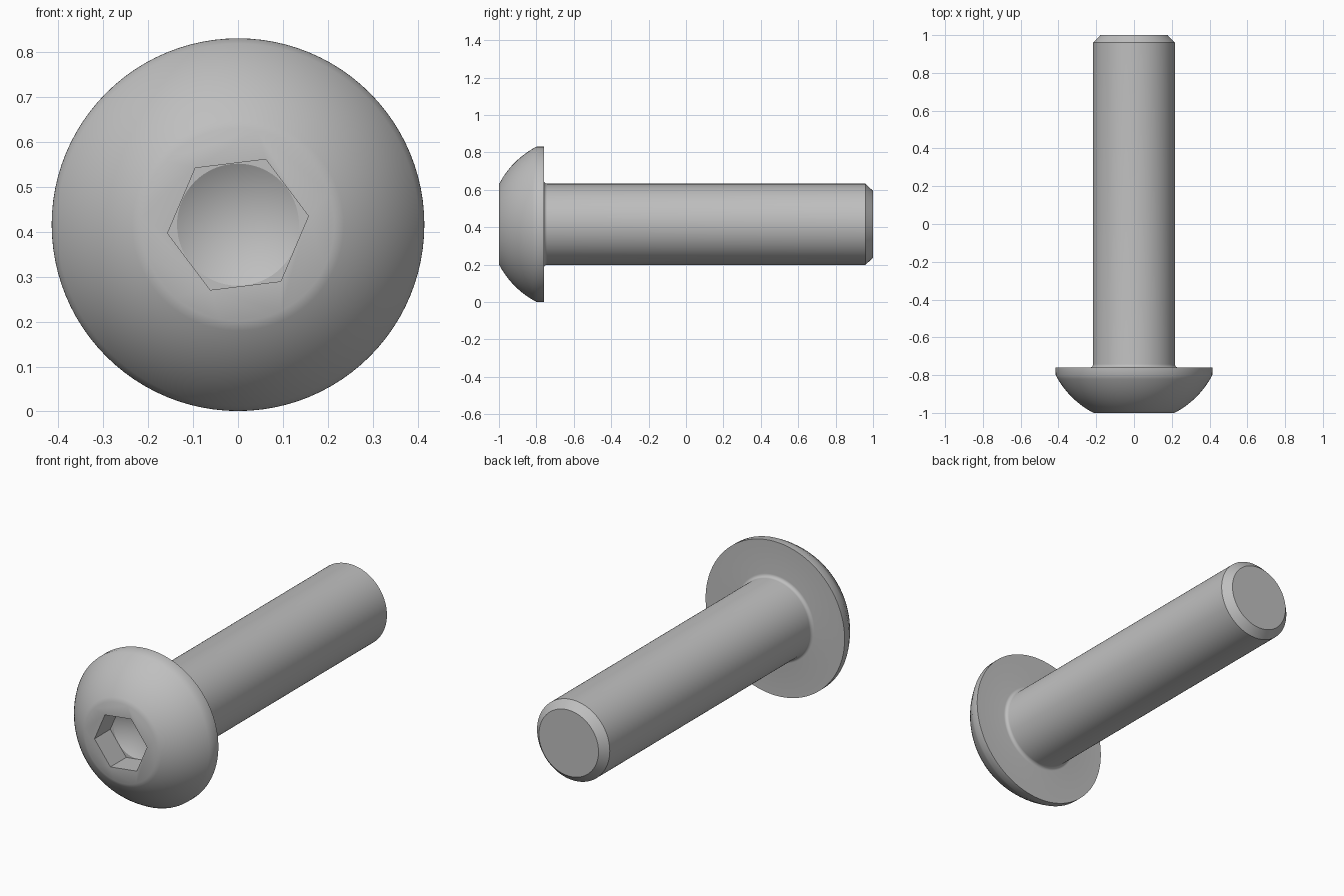
import bpy, bmesh, math

cube = bpy.data.objects.get("Cube")
if cube:
    bpy.data.objects.remove(cube, do_unlink=True)

HEAD_R, SHAFT_R, AXIS_Z = 0.415, 0.217, 0.416
SOCKET_R, SOCKET_END = 0.158, -0.865

steel = bpy.data.materials.new("grey steel")
steel.use_nodes = True
grey = (0.52, 0.52, 0.52, 1)
steel.diffuse_color = grey
steel.node_tree.nodes["Principled BSDF"].inputs["Base Color"].default_value = grey


def lathe(name, profile, sides, phase=0.0):
    """Closed solid turned around the y axis from (y, radius) points."""
    bm = bmesh.new()
    rings = []
    for y, r in profile:
        if r == 0:
            rings.append([bm.verts.new((0, y, AXIS_Z))] * sides)
            continue
        angles = [phase + math.tau * i / sides for i in range(sides)]
        rings.append([bm.verts.new((r * math.cos(a), y, AXIS_Z + r * math.sin(a)))
                      for a in angles])
    for a, b in zip(rings, rings[1:]):
        for i in range(sides):
            j = (i + 1) % sides
            bm.faces.new(list(dict.fromkeys((a[i], a[j], b[j], b[i]))))
    for ring in (rings[0], rings[-1]):
        if ring[0] != ring[1]:
            bm.faces.new(ring)
    bmesh.ops.recalc_face_normals(bm, faces=bm.faces)
    mesh = bpy.data.meshes.new(name)
    bm.to_mesh(mesh)
    bm.free()
    mesh.materials.append(steel)
    obj = bpy.data.objects.new(name, mesh)
    bpy.context.collection.objects.link(obj)
    return obj


# Domed head: arc centred on the axis, from the flat front to the rim
centre_y, dome_r = -0.585, 0.467
start, end = math.atan2(0.215, 0.415), math.atan2(0.415, 0.215)
profile = []
for i in range(13):
    a = start + (end - start) * i / 12
    profile.append((centre_y - dome_r * math.cos(a), dome_r * math.sin(a)))
profile.append((-0.76, HEAD_R))

# Small fillet under the head, then the shaft with a chamfered tip
fillet = 0.018
for i in range(7):
    a = math.pi / 2 * i / 6
    profile.append((-0.76 + fillet * (1 - math.cos(a)),
                    SHAFT_R + fillet * (1 - math.sin(a))))
profile += [(0.96, SHAFT_R), (1.0, 0.178)]
bolt = lathe("button_head_bolt", profile, 96)

# Hex socket with a drilled conical bottom
hex_cutter = lathe("hex_socket_cutter", [(-1.1, SOCKET_R), (SOCKET_END, SOCKET_R)],
                   6, math.radians(7))
drill_r = SOCKET_R * math.cos(math.pi / 6) - 0.001
drill_cutter = lathe("drill_point_cutter",
                     [(SOCKET_END - 0.05, drill_r), (SOCKET_END, drill_r),
                      (SOCKET_END + drill_r / math.tan(math.radians(60)), 0)], 64)

bpy.ops.object.select_all(action='DESELECT')
bpy.context.view_layer.objects.active = bolt
bolt.select_set(True)
for cutter in (hex_cutter, drill_cutter):
    cut = bolt.modifiers.new(cutter.name, 'BOOLEAN')
    cut.operation = 'DIFFERENCE'
    cut.solver = 'EXACT'
    cut.object = cutter
    bpy.ops.object.modifier_apply(modifier=cut.name)
    bpy.data.objects.remove(cutter, do_unlink=True)

bpy.ops.object.shade_smooth_by_angle(angle=math.radians(30))
